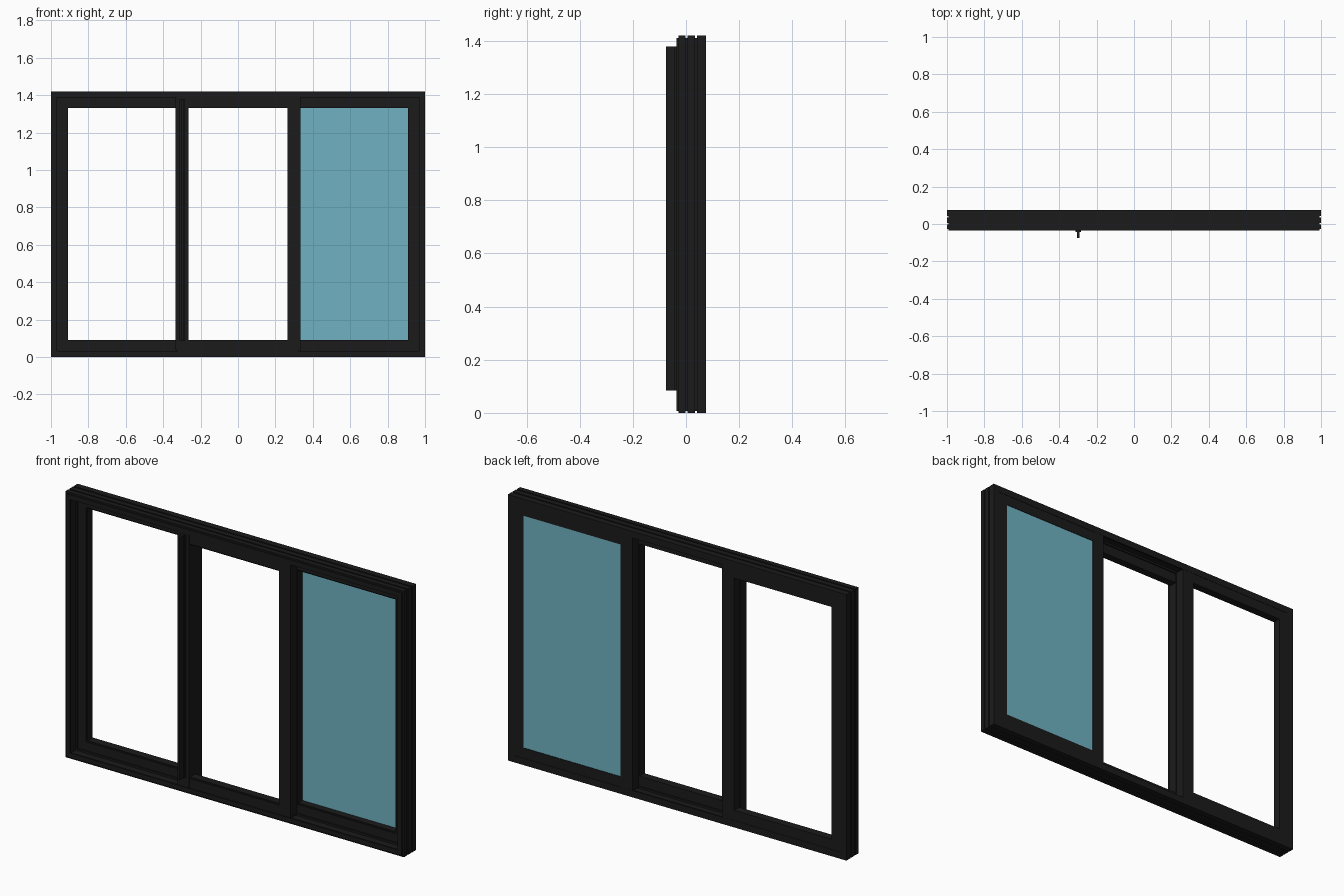
import bpy, bmesh

if "Cube" in bpy.data.objects:
    bpy.data.objects.remove(bpy.data.objects["Cube"])

H = 1.42


def material(name, rgb):
    m = bpy.data.materials.new(name)
    m.diffuse_color = (*rgb, 1)
    m.use_nodes = True
    m.node_tree.nodes["Principled BSDF"].inputs["Base Color"].default_value = m.diffuse_color
    return m


DARK = material("dark_metal", (0.011, 0.011, 0.011))
GLASS = material("blue_glass", (0.16, 0.45, 0.54))


def finish(name, bm, mat):
    bmesh.ops.recalc_face_normals(bm, faces=bm.faces)
    me = bpy.data.meshes.new(name)
    bm.to_mesh(me)
    bm.free()
    me.materials.append(mat)
    ob = bpy.data.objects.new(name, me)
    bpy.context.collection.objects.link(ob)
    return ob


def ring(name, x0, x1, z0, z1, profile):
    """Mitred rectangular frame; profile points are (inset, y)."""
    bm = bmesh.new()
    loops = []
    for i, y in profile:
        loops.append([bm.verts.new(p) for p in (
            (x0 + i, y, z0 + i), (x1 - i, y, z0 + i),
            (x1 - i, y, z1 - i), (x0 + i, y, z1 - i))])
    for k, a in enumerate(loops):
        b = loops[(k + 1) % len(loops)]
        for j in range(4):
            n = (j + 1) % 4
            bm.faces.new((a[j], a[n], b[n], b[j]))
    return finish(name, bm, DARK)


def box(name, x0, x1, y0, y1, z0, z1, mat=DARK):
    bm = bmesh.new()
    bmesh.ops.create_cube(bm, size=1)
    for v in bm.verts:
        v.co = ((x0 + x1) / 2 + v.co.x * (x1 - x0),
                (y0 + y1) / 2 + v.co.y * (y1 - y0),
                (z0 + z1) / 2 + v.co.z * (z1 - z0))
    return finish(name, bm, mat)


# Outer frame: grooved outside, stepped tracks inside
ring("outer_frame", -1, 1, 0, H, [
    (0.008, -0.036), (0.008, -0.028), (0, -0.028), (0, -0.002), (0.008, -0.002),
    (0.008, 0.006), (0, 0.006), (0, 0.034), (0.008, 0.034), (0.008, 0.042),
    (0, 0.042), (0, 0.075), (0.036, 0.075), (0.036, 0.066), (0.028, 0.066),
    (0.028, 0.024), (0.038, 0.024), (0.038, 0.016), (0.028, 0.016),
    (0.028, -0.026), (0.033, -0.026), (0.033, -0.036)])


# Sash frames: side sashes in the rear track, centre sash in the front track
def sash(name, x0, x1, y0, y1):
    w = 0.058
    return ring(name, x0, x1, 0.032, H - 0.032, [
        (0, y0), (w - 0.006, y0), (w - 0.006, y0 + 0.006), (w, y0 + 0.006),
        (w, y1), (0, y1)])


sash("left_sash", -0.968, -0.277, 0.024, 0.073)
sash("right_sash", 0.277, 0.968, 0.024, 0.073)
sash("centre_sash", -0.323, 0.323, -0.032, 0.016)

# Meeting stiles joining the sashes at full depth
for side, s in (("left", -1), ("right", 1)):
    xa, xb = sorted((s * 0.265, s * 0.335))
    box(side + "_front_stile", xa, xb, -0.034, 0.018, 0.034, H - 0.034)
    box(side + "_rear_stile", xa, xb, 0.022, 0.074, 0.034, H - 0.034)
    xa, xb = sorted((s * 0.28, s * 0.32))
    box(side + "_interlock", xa, xb, 0.016, 0.024, 0.036, H - 0.036)

# Glass in the right sash
box("right_glass", 0.33, 0.915, 0.066, 0.070, 0.085, H - 0.085, GLASS)

# Full-height pull fin on the left meeting stile
box("pull_base", -0.312, -0.284, -0.044, -0.033, 0.085, 1.38)
box("pull_fin", -0.304, -0.291, -0.076, -0.043, 0.085, 1.38)
